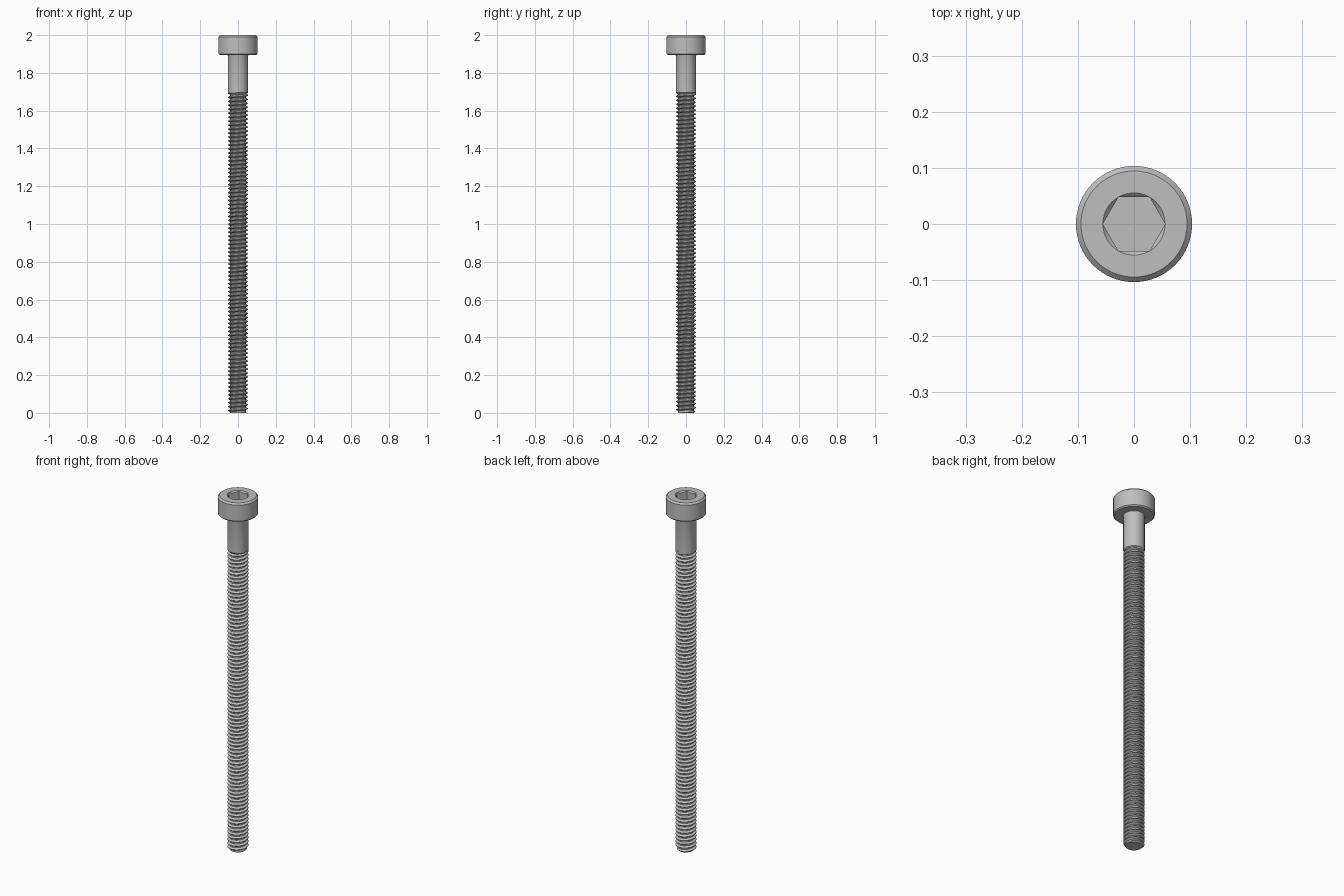
import bpy, bmesh
from math import sin, cos, tau, radians

cube = bpy.data.objects.get("Cube")
if cube:
    bpy.data.objects.remove(cube, do_unlink=True)

SHANK_R, ROOT_R, HEAD_R = 0.0535, 0.042, 0.1035
HEAD_Z, THREAD_TOP, TOP = 1.895, 1.695, 2.0
SOCKET_R, PITCH = 0.0555, 0.021

steel = bpy.data.materials.new("grey_steel")
steel.use_nodes = True
GREY = (0.52, 0.52, 0.52, 1)
steel.diffuse_color = GREY
steel.node_tree.nodes["Principled BSDF"].inputs["Base Color"].default_value = GREY


def finish(name, bm):
    """Clean the mesh and turn it into an object."""
    bmesh.ops.remove_doubles(bm, verts=bm.verts, dist=1e-5)
    bmesh.ops.holes_fill(bm, edges=[e for e in bm.edges if e.is_boundary], sides=0)
    bmesh.ops.recalc_face_normals(bm, faces=bm.faces)
    mesh = bpy.data.meshes.new(name)
    bm.to_mesh(mesh)
    bm.free()
    mesh.materials.append(steel)
    obj = bpy.data.objects.new(name, mesh)
    bpy.context.collection.objects.link(obj)
    return obj


def select(obj):
    bpy.ops.object.select_all(action='DESELECT')
    obj.select_set(True)
    bpy.context.view_layer.objects.active = obj


def smooth(obj):
    select(obj)
    bpy.ops.object.shade_smooth_by_angle(angle=radians(30))


def grid(name, columns):
    """Skin neighbouring columns of points with quads."""
    bm = bmesh.new()
    cols = [[bm.verts.new(p) for p in col] for col in columns]
    for a, b in zip(cols, cols[1:]):
        for j in range(len(a) - 1):
            bm.faces.new((a[j], b[j], b[j + 1], a[j + 1]))
    return finish(name, bm)


def lathe(name, profile, segs=64):
    """Revolve (radius, z) points about the z axis."""
    return grid(name, [[(r * cos(tau * i / segs), r * sin(tau * i / segs), z)
                        for r, z in profile] for i in range(segs + 1)])


def cut(obj, cutter):
    mod = obj.modifiers.new("cut", 'BOOLEAN')
    mod.operation, mod.solver, mod.object = 'DIFFERENCE', 'EXACT', cutter
    select(obj)
    bpy.ops.object.modifier_apply(modifier=mod.name)
    bpy.data.objects.remove(cutter, do_unlink=True)


# Cylindrical head with chamfered rims
head = lathe("head", [(HEAD_R - 0.006, HEAD_Z), (HEAD_R, HEAD_Z + 0.006),
                      (HEAD_R, TOP - 0.009), (HEAD_R - 0.009, TOP)])

# Hexagonal socket with a conical lead-in
cut(head, lathe("socket_cutter", [(SOCKET_R, TOP - 0.052), (SOCKET_R, TOP + 0.02)], 6))
cut(head, lathe("lead_in_cutter", [(SOCKET_R - 0.012, TOP - 0.012),
                                   (SOCKET_R + 0.01, TOP + 0.01)]))
smooth(head)

# Plain shank with a small fillet under the head
shank = lathe("shank", [(SHANK_R, THREAD_TOP), (SHANK_R, HEAD_Z - 0.004),
                        (SHANK_R + 0.001, HEAD_Z - 0.001), (SHANK_R + 0.004, HEAD_Z + 0.001)])
smooth(shank)


# Right-handed helical thread, chamfered at the tip and run out at the shank
def thread_point(angle, phase, radius, turn):
    z = (turn + phase + angle) * PITCH
    z = min(max(z, 0), THREAD_TOP)
    radius = min(radius, ROOT_R + z)
    radius = max(radius, SHANK_R - (THREAD_TOP - z))
    return radius * cos(tau * angle), radius * sin(tau * angle), z


SEGS = 40
TURNS = int(THREAD_TOP / PITCH) + 2
TOOTH = [(0, SHANK_R), (0.125, SHANK_R), (0.4375, ROOT_R), (0.6875, ROOT_R)]
thread = grid("thread", [[thread_point(i / SEGS, phase, radius, turn)
                          for turn in range(-2, TURNS) for phase, radius in TOOTH]
                         for i in range(SEGS + 1)])
smooth(thread)
